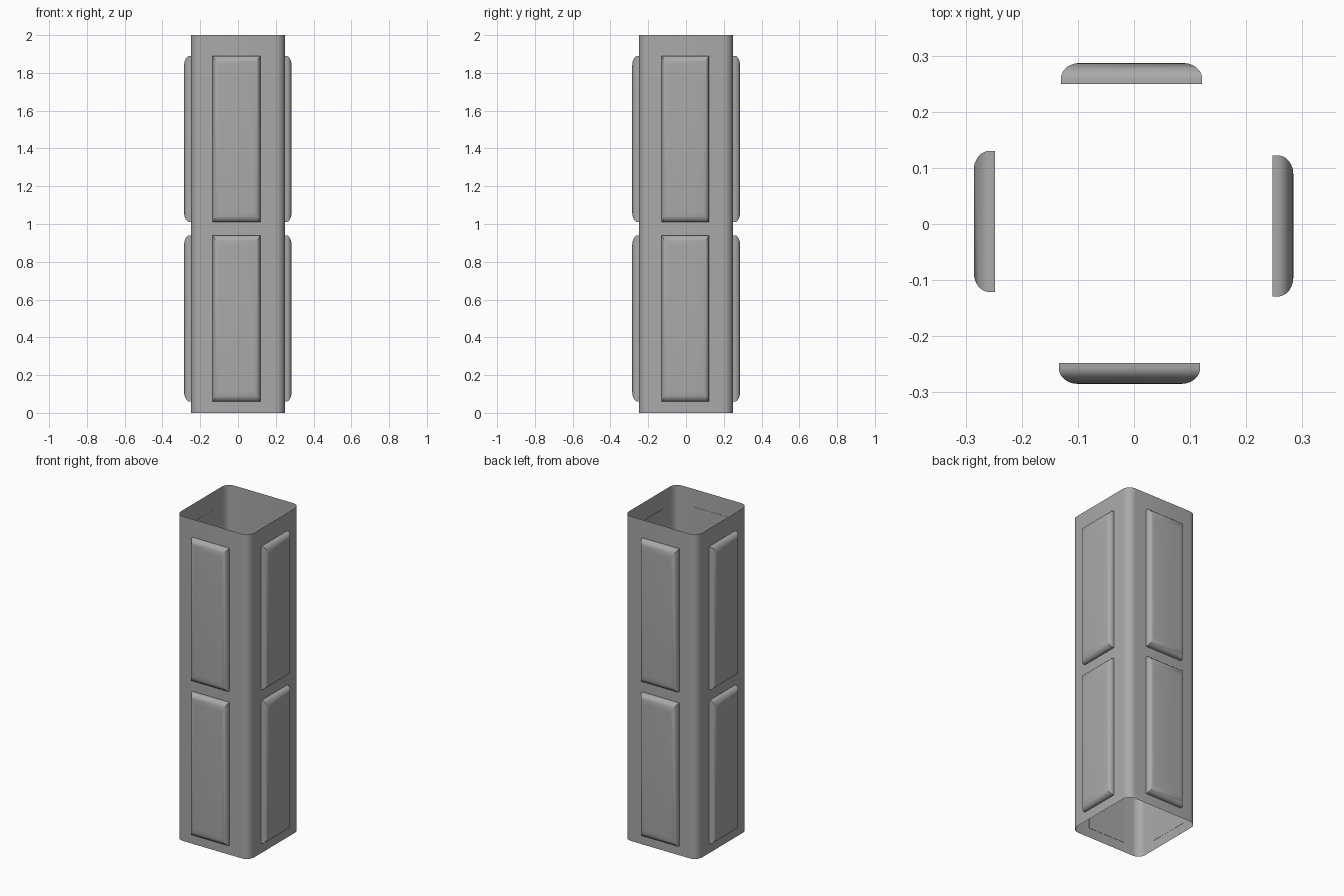
import bpy, bmesh
from math import pi, sin, cos
from mathutils import Matrix, Vector

cube = bpy.data.objects.get("Cube")
if cube:
    bpy.data.objects.remove(cube)

grey = bpy.data.materials.new("mid grey")
grey.use_nodes = True
grey.diffuse_color = (0.4, 0.4, 0.4, 1)
grey.node_tree.nodes["Principled BSDF"].inputs["Base Color"].default_value = (0.4, 0.4, 0.4, 1)


def finish(name, bm, angle):
    mesh = bpy.data.meshes.new(name)
    bm.to_mesh(mesh)
    bm.free()
    mesh.materials.append(grey)
    obj = bpy.data.objects.new(name, mesh)
    bpy.context.collection.objects.link(obj)
    bpy.ops.object.select_all(action="DESELECT")
    obj.select_set(True)
    bpy.context.view_layer.objects.active = obj
    bpy.ops.object.shade_smooth_by_angle(angle=angle)
    return obj


def bridge(bm, a, b):
    for i in range(len(a)):
        j = (i + 1) % len(a)
        bm.faces.new((a[i], a[j], b[j], b[i]))


# Open square tube with rounded corners
HALF, RADIUS, STEPS = 0.249, 0.05, 6
outline = []
for quarter in range(4):
    turn = Matrix.Rotation(quarter * pi / 2, 3, "Z")
    for s in range(STEPS + 1):
        a = s / STEPS * pi / 2
        c = HALF - RADIUS
        outline.append(turn @ Vector((c + RADIUS * cos(a), c + RADIUS * sin(a), 0)))
bm = bmesh.new()
low = [bm.verts.new(p) for p in outline]
high = [bm.verts.new(p + Vector((0, 0, 2))) for p in outline]
bridge(bm, low, high)
finish("column_shell", bm, pi / 4)


# Raised panel with a pillowed edge, facing -y
def panel(name, angle, shift, base, z_low):
    width, height, depth = 0.126, 0.44, 0.0375
    bm = bmesh.new()
    loops = []
    rings = [(0, 0), (0, 0.25)]
    rings += [(1 - cos(t * pi / 12), 0.25 + 0.75 * sin(t * pi / 12)) for t in range(1, 7)]
    for inset, rise in rings:
        w, h = width - 0.034 * inset, height - 0.055 * inset
        loops.append([bm.verts.new((x * w + shift, -base - depth * rise, z_low + height + z * h))
                      for x, z in ((-1, -1), (1, -1), (1, 1), (-1, 1))])
    for a, b in zip(loops, loops[1:]):
        bridge(bm, a, b)
    bm.faces.new(loops[-1])
    bm.faces.new(loops[0][::-1])
    bm.transform(Matrix.Rotation(angle, 4, "Z"))
    finish(name, bm, pi / 5)


# Two panels on every side
sides = (("front", 0, -0.008, 0.2475), ("left", 1, -0.0035, 0.2465),
         ("back", 2, 0.0045, 0.2495), ("right", 3, -0.0045, 0.248))
for side, quarter, shift, base in sides:
    for level, z_low in (("lower", 0.06), ("upper", 1.01)):
        panel(f"{side}_{level}_panel", quarter * pi / 2, shift, base, z_low)
